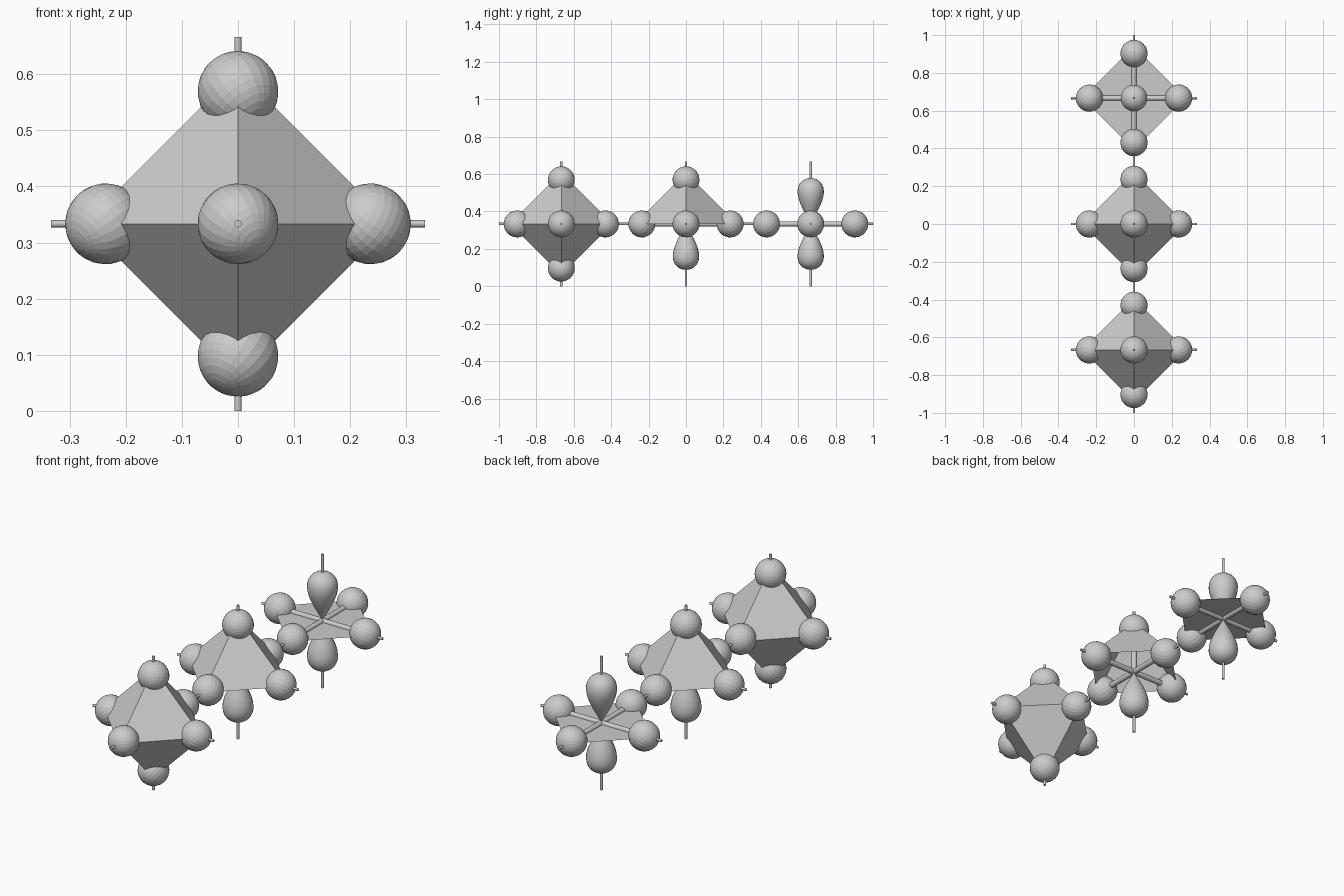
import bpy, bmesh, math
from mathutils import Vector, Matrix

if "Cube" in bpy.data.objects:
    bpy.data.objects.remove(bpy.data.objects["Cube"])

H = 1 / 3          # half length of an axis, also centre height
V = 0.274          # polyhedron corner distance
D = 0.236          # ball distance
R = 0.072          # ball radius
AXES = {"right": Vector((1, 0, 0)), "left": Vector((-1, 0, 0)),
        "back": Vector((0, 1, 0)), "front": Vector((0, -1, 0)),
        "top": Vector((0, 0, 1)), "bottom": Vector((0, 0, -1))}
RING = ["right", "back", "left", "front"]


def aim(d):
    return d.to_track_quat('Z', 'Y').to_matrix().to_4x4()


def finish(name, bm, loc, smooth=False):
    me = bpy.data.meshes.new(name)
    for f in bm.faces:
        f.smooth = smooth
    bm.to_mesh(me)
    bm.free()
    ob = bpy.data.objects.new(name, me)
    ob.location = loc
    bpy.context.collection.objects.link(ob)
    return ob


def rod(name, c, a, b, r, n):
    bm = bmesh.new()
    bmesh.ops.create_cone(bm, cap_ends=True, segments=n, radius1=r, radius2=r,
                          depth=(b - a).length,
                          matrix=Matrix.Translation((a + b) / 2) @ aim(b - a))
    ob = finish(name, bm, c)
    for p in ob.data.polygons:
        p.use_smooth = len(p.vertices) == 4


def ball(name, c, d):
    bm = bmesh.new()
    tilt = Matrix.Rotation(0.6, 4, 'X') @ Matrix.Rotation(0.5, 4, 'Y')
    bmesh.ops.create_uvsphere(bm, u_segments=24, v_segments=16, radius=R,
                              matrix=Matrix.Translation(d * D) @ aim(d) @ tilt)
    finish(name, bm, c)


def lobe(name, c, d):
    # teardrop turned from a (radius, distance) curve
    n, m = 32, 24
    bm = bmesh.new()
    prof = [(0, 0)]
    for i in range(1, n):
        t = math.pi * i / n
        prof.append((0.0985 * math.sin(t) * math.sin(t / 2) ** 1.4,
                     0.1225 * (1 - math.cos(t))))
    prof.append((0, 0.245))
    vs = [bm.verts.new((r, 0, z)) for r, z in prof]
    es = [bm.edges.new(p) for p in zip(vs, vs[1:])]
    bmesh.ops.spin(bm, geom=vs + es, cent=(0, 0, 0), axis=(0, 0, 1),
                   angle=2 * math.pi, steps=m)
    bmesh.ops.remove_doubles(bm, verts=bm.verts, dist=1e-5)
    bmesh.ops.recalc_face_normals(bm, faces=bm.faces)
    bmesh.ops.transform(bm, matrix=aim(d), verts=bm.verts)
    finish(name, bm, c, True)


def shell(name, c, poles):
    # triangles from the square ring to each pole, or a flat square
    bm = bmesh.new()
    ring = [bm.verts.new(AXES[k] * V) for k in RING]
    for p in poles:
        tip = bm.verts.new(AXES[p] * V)
        for i in range(4):
            f = [ring[i], ring[(i + 1) % 4], tip]
            bm.faces.new(f if p == "top" else f[::-1])
    if not poles:
        bm.faces.new(ring)
    finish(name, bm, c)


# three arrangements in a row: full octahedron, open pyramid, flat square
for label, y, poles in (("octahedron", -2 / 3, ["top", "bottom"]),
                        ("pyramid", 0, ["top"]),
                        ("square", 2 / 3, [])):
    c = Vector((0, y, H))
    shell(label + "_faces", c, poles)
    for a, b in (("left", "right"), ("front", "back"), ("bottom", "top")):
        rod(f"{label}_axis_{b}", c, AXES[a] * H, AXES[b] * H, 0.0065, 12)
    for k, d in AXES.items():
        if k in RING or k in poles:
            ball(f"{label}_ball_{k}", c, d)
            rod(f"{label}_bond_{k}", c, Vector(), d * D, 0.0135, 16)
        else:
            lobe(f"{label}_lobe_{k}", c, d)
